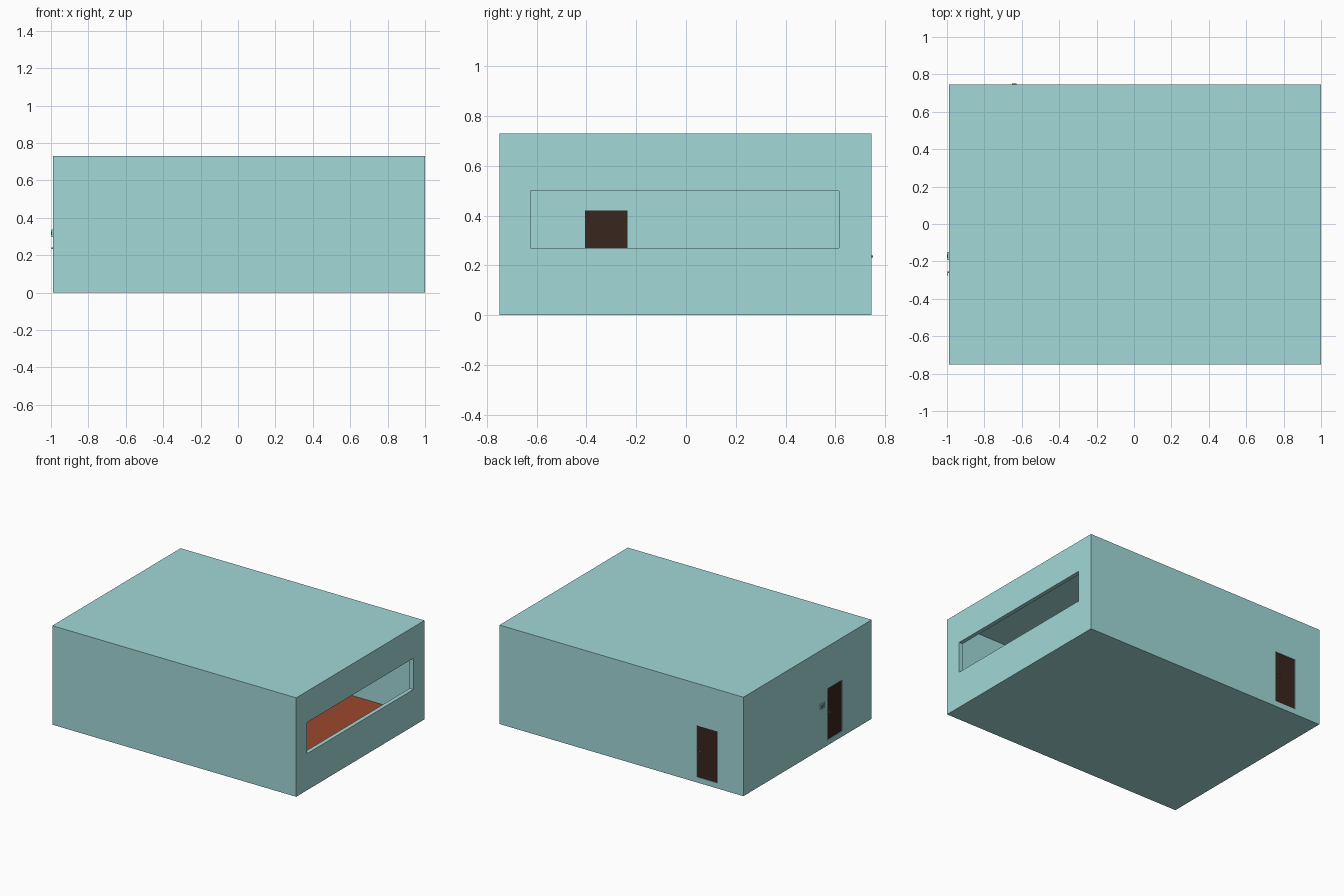
import bpy

if "Cube" in bpy.data.objects:
    bpy.data.objects.remove(bpy.data.objects["Cube"])

T = 0.03                                   # wall thickness
X0, X1 = -0.99, 1.0
Y0, Y1 = -0.75, 0.745
H = 0.73


def material(name, srgb):
    m = bpy.data.materials.new(name)
    m.diffuse_color = [(c / 255) ** 2.2 for c in srgb] + [1]
    m.use_nodes = True
    m.node_tree.nodes["Principled BSDF"].inputs["Base Color"].default_value = m.diffuse_color
    return m


TEAL = material("wall_teal", (161, 215, 215))
RUST = material("floor_rust", (153, 73, 48))
BROWN = material("door_brown", (60, 42, 36))
METAL = material("metal_grey", (125, 130, 130))


def box(name, x, y, z, mat=None):
    """Box from (min, max) ranges on each axis."""
    lo, hi = zip(x, y, z)
    bpy.ops.mesh.primitive_cube_add(size=1, location=[(a + b) / 2 for a, b in zip(lo, hi)])
    ob = bpy.context.object
    ob.name = name
    ob.scale = [b - a for a, b in zip(lo, hi)]
    bpy.ops.object.transform_apply(location=False, rotation=False, scale=True)
    if mat:
        ob.data.materials.append(mat)
    return ob


def cut(target, x, y, z):
    cutter = box("cutter", x, y, z, TEAL)
    cutter.hide_render = True
    mod = target.modifiers.new("cut", 'BOOLEAN')
    mod.operation, mod.object, mod.solver = 'DIFFERENCE', cutter, 'EXACT'
    bpy.context.view_layer.objects.active = target
    bpy.ops.object.modifier_apply(modifier=mod.name)
    bpy.data.objects.remove(cutter, do_unlink=True)


# Hollow room with a long window in the right wall and two doorways
room = box("room_shell", (X0, X1), (Y0, Y1), (0, H), TEAL)
cut(room, (X0 + T, X1 - T), (Y0 + T, Y1 - T), (T, H - T))
cut(room, (X1 - 2 * T, X1 + T), (-0.625, 0.615), (0.27, 0.50))
cut(room, (X0 - T, X0 + 2 * T), (-0.405, -0.235), (0.04, 0.42))
cut(room, (-0.78, -0.61), (Y1 - 2 * T, Y1 + T), (0.04, 0.42))

# Floor covering
box("floor", (X0 + T, X1 - T), (Y0 + T, Y1 - T), (T - 0.005, T + 0.005), RUST)

# Left door with lever handle
box("left_door", (X0 + 0.005, X0 + T - 0.002), (-0.405, -0.235), (0.04, 0.42), BROWN)
box("left_handle_stem", (X0 - 0.006, X0 + 0.006), (-0.261, -0.253), (0.232, 0.24), METAL)
box("left_handle_lever", (X0 - 0.008, X0 - 0.004), (-0.277, -0.253), (0.232, 0.24), METAL)

# Back door with lever handle
box("back_door", (-0.78, -0.61), (Y1 - T + 0.002, Y1 - 0.005), (0.04, 0.42), BROWN)
box("back_handle_stem", (-0.636, -0.628), (Y1 - 0.006, Y1 + 0.004), (0.232, 0.24), METAL)
box("back_handle_lever", (-0.652, -0.628), (Y1 + 0.002, Y1 + 0.006), (0.232, 0.24), METAL)

# Wall switch beside the left door
box("switch_plate", (X0 - 0.008, X0 + 0.002), (-0.192, -0.15), (0.298, 0.336), TEAL)
box("switch_button", (X0 - 0.01, X0 - 0.006), (-0.182, -0.16), (0.307, 0.327), METAL)
